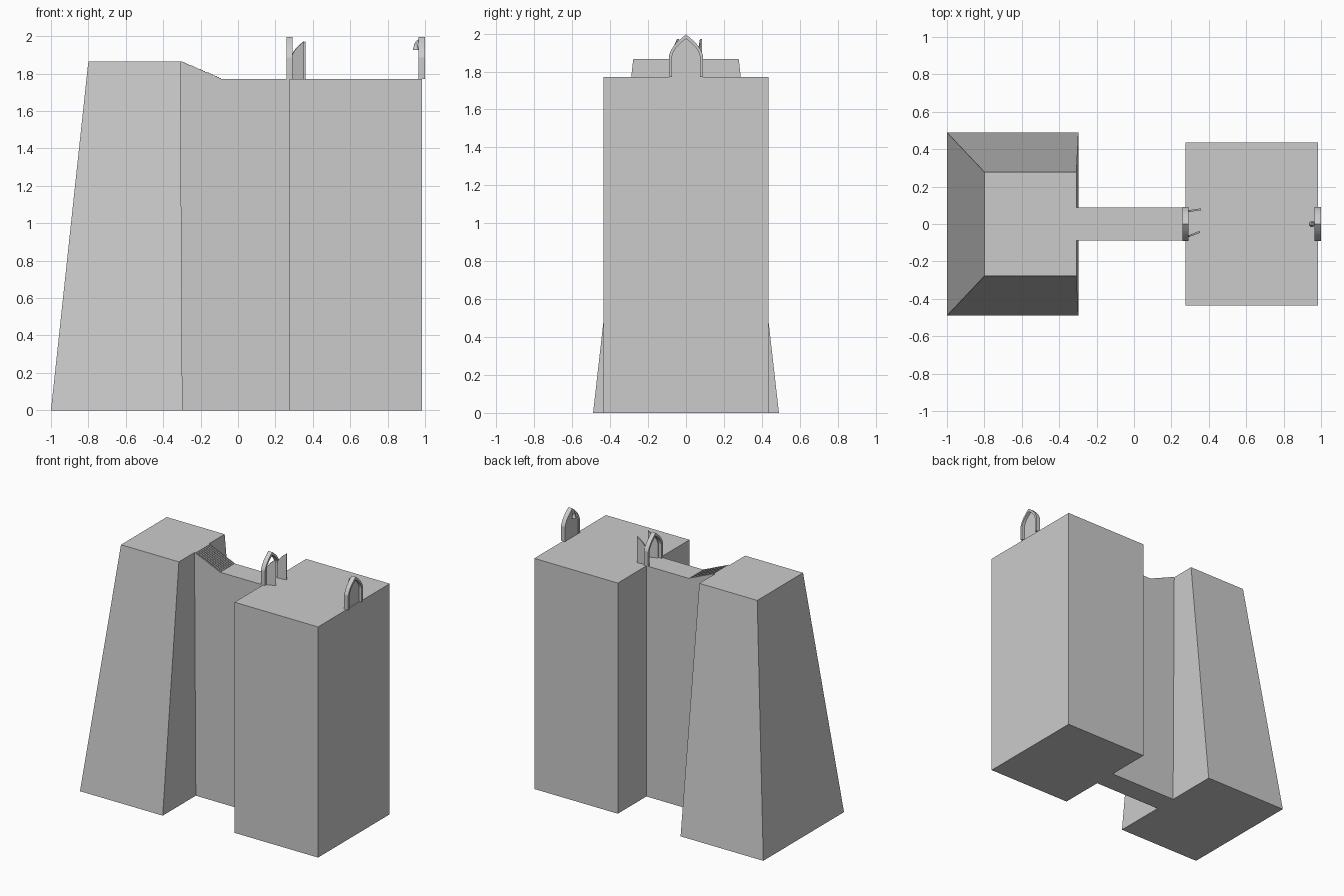
import bpy, bmesh, math
from mathutils import Vector

if "Cube" in bpy.data.objects:
    bpy.data.objects.remove(bpy.data.objects["Cube"])


def make_object(name, bm):
    bmesh.ops.recalc_face_normals(bm, faces=bm.faces)
    me = bpy.data.meshes.new(name)
    bm.to_mesh(me)
    bm.free()
    ob = bpy.data.objects.new(name, me)
    bpy.context.collection.objects.link(ob)
    return ob


def prism(name, profile, place, push):
    """Extrude a flat profile; place maps (u, z) to 3D, push is the extrusion."""
    bm = bmesh.new()
    face = bm.faces.new([bm.verts.new(place(u, z)) for u, z in profile])
    ext = bmesh.ops.extrude_face_region(bm, geom=[face])
    verts = [v for v in ext["geom"] if isinstance(v, bmesh.types.BMVert)]
    bmesh.ops.translate(bm, verts=verts, vec=Vector(push))
    return make_object(name, bm)


def frustum(name, base, top, h):
    bm = bmesh.new()
    rings = []
    for (x0, x1, y), z in ((base, 0), (top, h)):
        rings.append([bm.verts.new(p) for p in
                      ((x0, -y, z), (x1, -y, z), (x1, y, z), (x0, y, z))])
    lo, hi = rings
    bm.faces.new(lo)
    bm.faces.new(hi)
    for i in range(4):
        j = (i + 1) % 4
        bm.faces.new((lo[i], lo[j], hi[j], hi[i]))
    return make_object(name, bm)


DECK, TOP = 1.772, 1.866

# Tapered cliff on the left
cliff = frustum("tapered_cliff", (-1.0, -0.297, 0.49), (-0.80, -0.308, 0.278), TOP)

# Straight block on the right
block = frustum("straight_block", (0.275, 0.985, 0.435), (0.275, 0.985, 0.435), DECK)

# Narrow wall between them with a flight of small steps
steps = 20
x0, x1 = -0.308, -0.09
profile = [(0.4, 0), (0.4, DECK), (x1, DECK)]
for i in range(1, steps + 1):
    z = DECK + (TOP - DECK) * i / steps
    xa = x1 + (x0 - x1) * (i - 1) / steps
    xb = x1 + (x0 - x1) * i / steps
    profile += [(xa, z), (xb, z)]
profile += [(-0.5, TOP), (-0.5, 0)]
wall = prism("stepped_wall", profile, lambda u, z: (u, -0.088, z), (0, 0.176, 0))

# Merge the three masses into one solid
for other in (wall, block):
    mod = cliff.modifiers.new("union", 'BOOLEAN')
    mod.operation = 'UNION'
    mod.solver = 'EXACT'
    mod.object = other
dg = bpy.context.evaluated_depsgraph_get()
merged = bpy.data.meshes.new_from_object(cliff.evaluated_get(dg))
cliff.modifiers.clear()
cliff.data = merged
cliff.name = "rock_mass"
for ob in (wall, block):
    bpy.data.objects.remove(ob)


# Pointed arch: half outline from the foot to the apex
def half_arch(w, spring, apex, n=7):
    h = apex - spring
    pts = [(w, DECK)]
    for i in range(n + 1):
        t = i / n
        z = spring + h * t
        pts.append((w * ((1 - t) * 0.85 + 0.15 * (1 - t * t)) if t else w, z))
    # bulge the shoulders outwards a little
    return [(min(w, u + 0.012 * math.sin(math.pi * (z - spring) / h))
             if z > spring else u, z) for u, z in pts]


outer = half_arch(0.09, 1.885, 1.995)
inner = half_arch(0.073, 1.882, 1.972)


def frame(name, x):
    loop = outer + [(-u, z) for u, z in outer[-2::-1]]
    hole = inner + [(-u, z) for u, z in inner[-2::-1]]
    return prism(name, loop + hole[::-1], lambda u, z: (x, u, z), (0.034, 0, 0))


def leaf(name, x, side, direction, thick=0.01):
    """Door leaf hinged at the frame's inner edge and swung along direction."""
    d = Vector(direction).normalized()
    w = inner[0][0]
    prof = [(w - u, z) for u, z in inner] + [(w, DECK)]
    push = Vector((d.y, -d.x, 0)) * side * thick
    return prism(name, prof, lambda u, z: (x + d.x * u, side * w + d.y * u, z), push)


# Open gate
frame("open_gate_frame", 0.258)
leaf("open_gate_leaf_left", 0.286, 1, (0.068, 0.010, 0))
leaf("open_gate_leaf_right", 0.286, -1, (0.068, 0.026, 0))

# Closed gate
frame("closed_gate_frame", 0.966)
for side, word in ((1, "left"), (-1, "right")):
    leaf("closed_gate_leaf_" + word, 0.978, side, (0, -side, 0))

# Small bell on a bracket above the closed gate
bm = bmesh.new()
bmesh.ops.create_cone(bm, cap_ends=True, segments=16, radius1=0.016,
                      radius2=0.008, depth=0.034)
bmesh.ops.translate(bm, verts=bm.verts, vec=(0.951, 0, 1.943))
make_object("bell", bm)
prism("bell_bracket", [(0.944, 1.958), (0.952, 1.974), (0.968, 1.986), (0.968, 1.974), (0.958, 1.958)],
      lambda u, z: (u, -0.005, z), (0, 0.01, 0))
